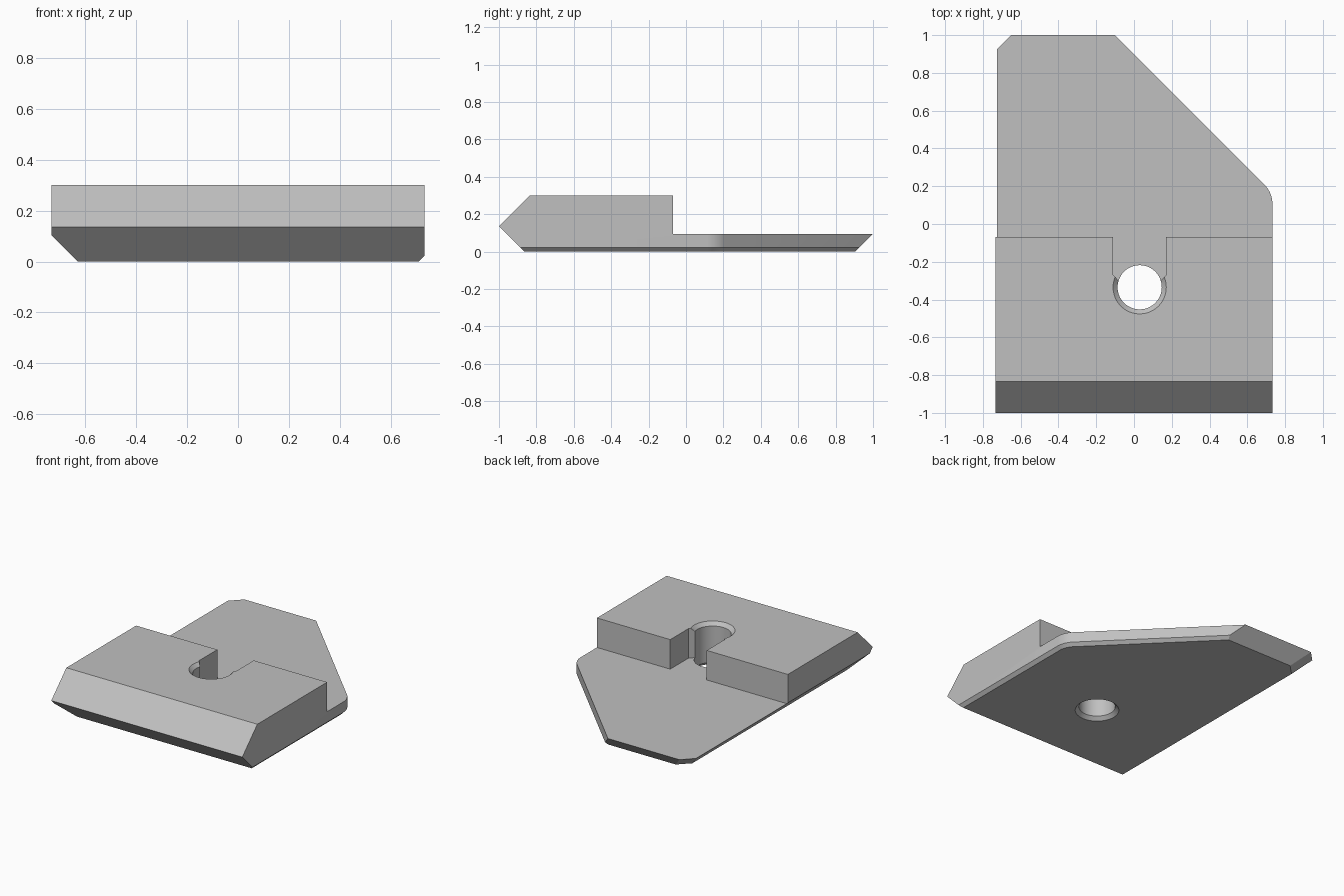
import bpy, bmesh, math
from mathutils import Vector

if "Cube" in bpy.data.objects:
    bpy.data.objects.remove(bpy.data.objects["Cube"], do_unlink=True)

HALF_X, TOP, PLATE = 0.733, 0.3, 0.095     # half width, block top, thin plate top
HOLE_X, HOLE_Y, HOLE_R = 0.03, -0.335, 0.117

grey = bpy.data.materials.new("plain grey")
grey.use_nodes = True
colour = (0.53, 0.53, 0.53, 1)
grey.diffuse_color = colour
grey.node_tree.nodes["Principled BSDF"].inputs["Base Color"].default_value = colour


def make_object(name, bm):
    bmesh.ops.recalc_face_normals(bm, faces=bm.faces)
    mesh = bpy.data.meshes.new(name)
    bm.to_mesh(mesh)
    bm.free()
    mesh.materials.append(grey)
    obj = bpy.data.objects.new(name, mesh)
    bpy.context.collection.objects.link(obj)
    return obj


def trim(bm, normal, limit):
    """Cut away everything where normal . point > limit and cap the cut."""
    n = Vector(normal)
    cut = bmesh.ops.bisect_plane(bm, geom=bm.verts[:] + bm.edges[:] + bm.faces[:],
                                 plane_co=n * (limit / n.length_squared),
                                 plane_no=n, clear_outer=True, dist=1e-6)
    edges = [e for e in cut["geom_cut"] if isinstance(e, bmesh.types.BMEdge)]
    if edges:
        bmesh.ops.contextual_create(bm, geom=edges)


def subtract(obj, cutter):
    cutter.hide_render = True
    mod = obj.modifiers.new("cut", 'BOOLEAN')
    mod.operation, mod.solver, mod.object = 'DIFFERENCE', 'EXACT', cutter
    bpy.ops.object.select_all(action='DESELECT')
    bpy.context.view_layer.objects.active = obj
    obj.select_set(True)
    bpy.ops.object.modifier_apply(modifier=mod.name)
    bpy.data.objects.remove(cutter, do_unlink=True)


# Solid block
bm = bmesh.new()
bmesh.ops.create_cube(bm, size=2)
for v in bm.verts:
    v.co = (v.co.x * HALF_X, v.co.y * 1.2, (v.co.z + 1) * TOP / 2)

# Front nose, sloped right side, sloped back and clipped back corner
trim(bm, (0, -1, 1), 1.135)
trim(bm, (0, -1, -1), 0.865)
trim(bm, (-1, 0, -1), 0.63)
trim(bm, (0, 1, -1), 0.905)
trim(bm, (-1, 1, -2), 1.46)

# Left side, rounded corner and diagonal, each with a small lower chamfer
radius, steps = 0.15, 6
centre = Vector((HALF_X - radius, 0.104, 0))
for i in range(steps + 1):
    angle = math.radians(45) * i / steps
    out = Vector((math.cos(angle), math.sin(angle), 0))
    reach = out.dot(centre) + radius
    trim(bm, out, reach)
    trim(bm, out - Vector((0, 0, 1)), reach - 0.022)
body = make_object("clamp_plate", bm)

# Step down to the thin plate, with the slot running in to the hole
half = [(2, 2), (2, -0.07), (0.14, -0.07), (0.14, -0.27), (0.112, -0.3)]
plan = [(HOLE_X + x, y) for x, y in half]
plan += [(HOLE_X - x, y) for x, y in reversed(half)]
bm = bmesh.new()
face = bm.faces.new([bm.verts.new((x, y, PLATE)) for x, y in plan])
extruded = bmesh.ops.extrude_face_region(bm, geom=[face])["geom"]
bmesh.ops.translate(bm, vec=(0, 0, 1),
                    verts=[v for v in extruded if isinstance(v, bmesh.types.BMVert)])
subtract(body, make_object("step_cutter", bm))

# Round through hole, chamfered at both mouths
bm = bmesh.new()
sides, flare, rings = 48, 0.024, []
for extra, z in ((2 * flare, -flare), (0, flare), (0, TOP - flare), (2 * flare, TOP + flare)):
    rings.append([bm.verts.new((HOLE_X + (HOLE_R + extra) * math.cos(math.tau * i / sides),
                                HOLE_Y + (HOLE_R + extra) * math.sin(math.tau * i / sides), z))
                  for i in range(sides)])
for low, high in zip(rings, rings[1:]):
    for i in range(sides):
        j = (i + 1) % sides
        bm.faces.new((low[i], low[j], high[j], high[i]))
bm.faces.new(rings[0])
bm.faces.new(rings[-1])
subtract(body, make_object("hole_cutter", bm))

bpy.ops.object.shade_smooth_by_angle(angle=math.radians(25))
